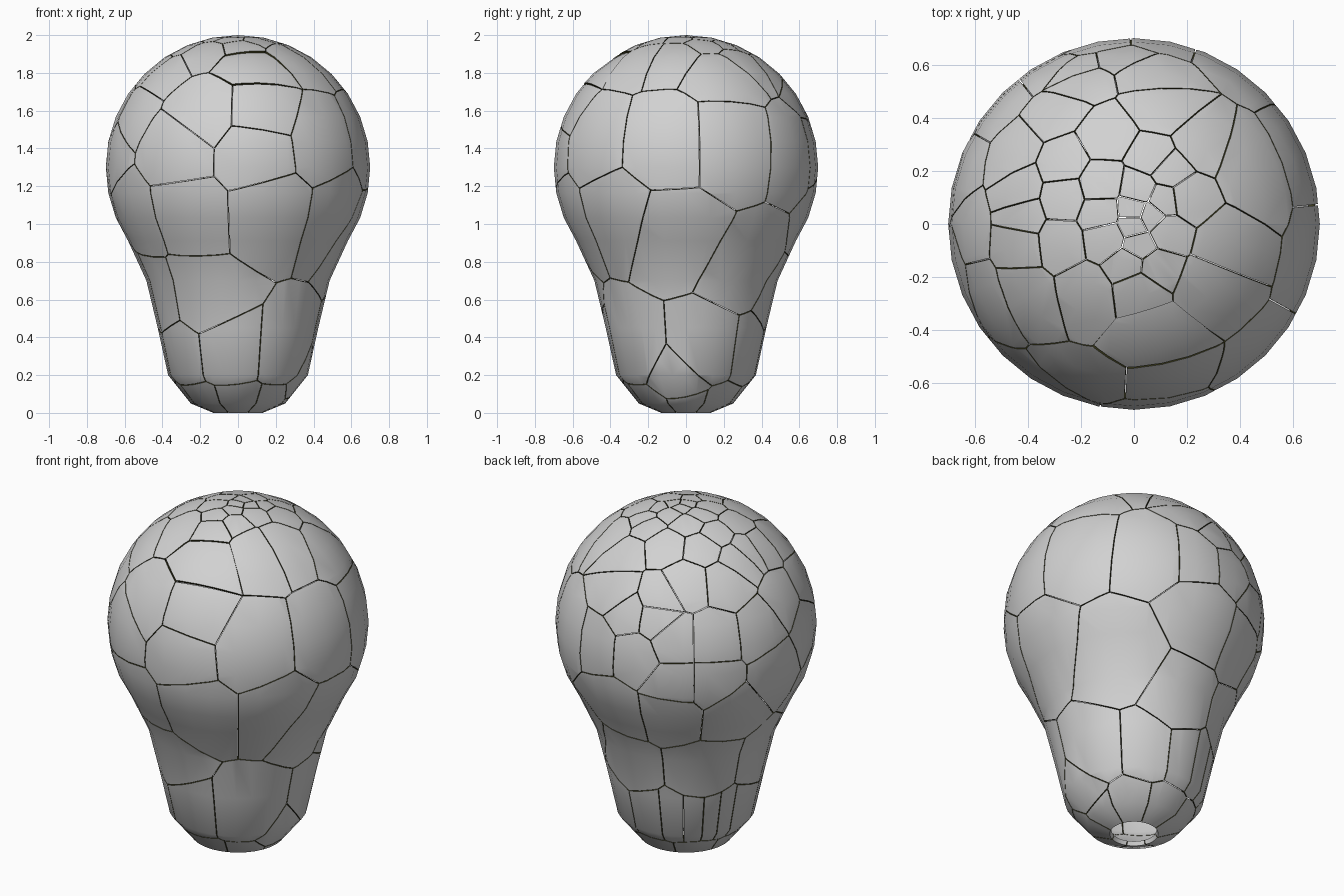
import bpy
import bmesh
from math import sin, cos, radians, sqrt, pi, tau
from mathutils import Vector, Matrix

if "Cube" in bpy.data.objects:
    bpy.data.objects.remove(bpy.data.objects["Cube"], do_unlink=True)

RADIUS, CENTRE, SEGMENTS = 0.7, 1.3, 32
GAP, WALL = 0.0045, 0.025


def make_material(name, colour):
    material = bpy.data.materials.new(name)
    material.use_nodes = True
    material.diffuse_color = colour
    shader = next(n for n in material.node_tree.nodes if n.type == "BSDF_PRINCIPLED")
    shader.inputs["Base Color"].default_value = colour
    return material


# Outline: open neck at the bottom, tapering stem, then a round globe
neck = [(0.13, 0), (0.25, 0.05), (0.37, 0.2), (0.425, 0.45), (0.485, 0.7)]
step = pi / 16
globe = [(RADIUS * cos(i * step), CENTRE + RADIUS * sin(i * step)) for i in range(-3, 9)]
profile = neck + globe


def radius_at(height):
    for (r0, z0), (r1, z1) in zip(profile, profile[1:]):
        if z0 <= height <= z1:
            return r0 + (r1 - r0) * (height - z0) / (z1 - z0)
    return 0


# Shard centres: compass angles from the front, grouped by height
rings = {
    0.03: range(0, 360, 45),
    0.15: [82],
    0.31: [-52, -8, 42, 108, 152, 185, 205, 221, 236, 247, 262],
    0.6: [-65, -25, 172, 228, 275],
    0.77: [132],
    0.94: [82],
    1.05: [-60, -25, 16, 54, 178, 208, 238],
    1.24: [210, 227, 259],
    1.4: [-75, -29, 8, 150, 171, 191],
    1.44: [42, 80, 112],
    1.5: [209, 228, 253],
    1.6: [-65, -17, 11, 185, 200, 272],
}
# Small shards of the crown, by plan position; the first has come loose
crown = [
    (.08, -.41), (-.18, -.25), (.02, -.24), (.27, -.22), (.33, -.08), (.42, .2),
    (.25, .3), (.1, .43), (-.1, .33), (-.3, .42), (-.27, .23), (-.27, .1),
    (-.45, .27), (-.43, .13), (-.42, .03), (-.28, -.07), (-.43, -.08), (-.4, -.25),
    (-.12, .15), (-.12, .04), (-.1, -.05), (-.02, -.15), (.08, -.16), (.12, -.03),
    (0, 0), (.06, .03), (.02, -.08), (.02, .13), (.07, .25), (.13, .2),
    (.2, .1), (.11, .09), (0, .05), (.05, .58), (-.2, .54),
]

seeds = []
for height, angles in rings.items():
    r = radius_at(height)
    for angle in map(radians, angles):
        seeds.append(Vector((r * sin(angle), -r * cos(angle), height)))
loose = len(seeds)
for x, y in crown:
    seeds.append(Vector((x, y, CENTRE + sqrt(RADIUS ** 2 - x * x - y * y))))

# Whole shell, spun from the outline
shell = bmesh.new()
points = [shell.verts.new((r, 0, z)) for r, z in profile]
edges = [shell.edges.new(pair) for pair in zip(points, points[1:])]
bmesh.ops.spin(shell, geom=points + edges, cent=(0, 0, 0), axis=(0, 0, 1),
               angle=tau, steps=SEGMENTS)
bmesh.ops.remove_doubles(shell, verts=shell.verts, dist=0.0005)
bmesh.ops.recalc_face_normals(shell, faces=shell.faces)
widest = max(shell.faces, key=lambda f: f.calc_center_median().x)
if widest.normal.x < 0:
    bmesh.ops.reverse_faces(shell, faces=shell.faces)

# Shards: trim a copy of the shell halfway to every neighbouring centre
cracked = bmesh.new()
scratch = bpy.data.meshes.new("scratch")
for index, seed in enumerate(seeds):
    shard = shell.copy()
    for other in sorted(seeds, key=lambda p: (p - seed).length)[1:]:
        normal = (other - seed).normalized()
        bmesh.ops.bisect_plane(
            shard, geom=shard.verts[:] + shard.edges[:] + shard.faces[:],
            plane_co=(seed + other) / 2 - normal * GAP / 2, plane_no=normal,
            clear_outer=True)
    # The loose shard is pushed in along its upper edge
    if index == loose:
        hinge = min(shard.verts, key=lambda v: v.co.z).co.copy()
        bmesh.ops.rotate(shard, verts=shard.verts, cent=hinge,
                         matrix=Matrix.Rotation(radians(-3), 3, "X"))
    shard.to_mesh(scratch)
    cracked.from_mesh(scratch)
    shard.free()
bpy.data.meshes.remove(scratch)
shell.free()

mesh = bpy.data.meshes.new("cracked_bulb")
cracked.to_mesh(mesh)
cracked.free()
bulb = bpy.data.objects.new("cracked_bulb", mesh)
bpy.context.collection.objects.link(bulb)
mesh.materials.append(make_material("pale_grey", (0.64, 0.64, 0.64, 1)))
mesh.materials.append(make_material("dark_olive_crack", (0.045, 0.045, 0.012, 1)))

# Wall thickness, with dark broken edges
bpy.context.view_layer.objects.active = bulb
bulb.select_set(True)
wall = bulb.modifiers.new("wall", "SOLIDIFY")
wall.thickness = WALL
wall.offset = -1
wall.material_offset_rim = 1
bpy.ops.object.modifier_apply(modifier=wall.name)

# The lip of the neck opening keeps the outer colour
for face in mesh.polygons:
    middle = face.center
    outward = Vector((middle.x, middle.y, 0)).normalized()
    if middle.z < 0.03 and abs(face.normal.dot(outward)) > 0.3:
        face.material_index = 0

bpy.ops.object.shade_smooth_by_angle(angle=radians(40))
